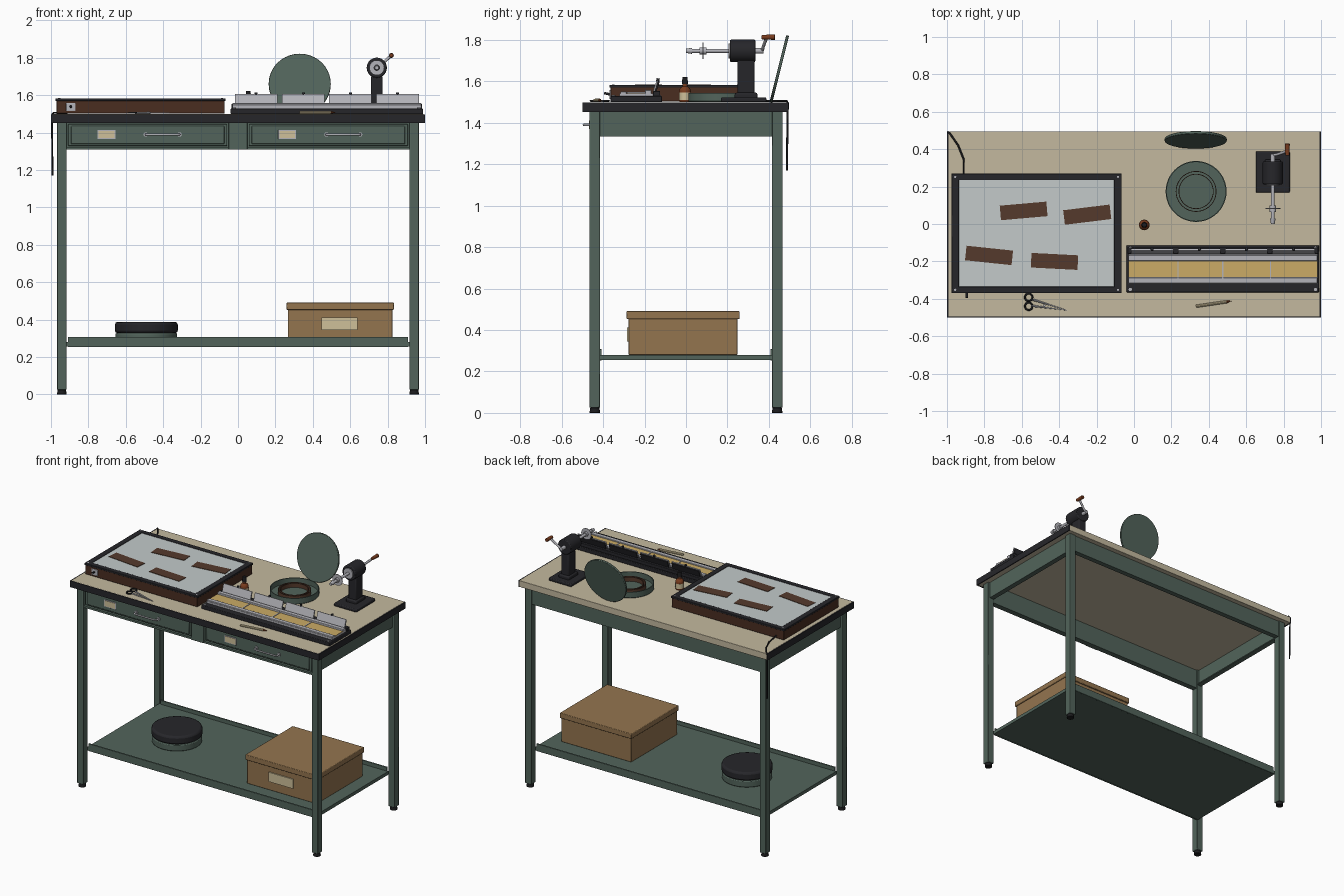
import bpy, bmesh, math
from mathutils import Vector, Matrix

cube = bpy.data.objects.get("Cube")
if cube:
    bpy.data.objects.remove(cube, do_unlink=True)


def material(name, hex_code):
    srgb = [int(hex_code[i:i + 2], 16) / 255 for i in (0, 2, 4)]
    color = [((c + .055) / 1.055) ** 2.4 for c in srgb] + [1]
    mat = bpy.data.materials.new(name)
    mat.use_nodes = True
    mat.diffuse_color = color
    mat.node_tree.nodes["Principled BSDF"].inputs["Base Color"].default_value = color
    return mat


green = material("green_paint", "52645b")
cream = material("cream_laminate", "c4b99f")
black = material("black_metal", "26262a")
rubber = material("black_rubber", "1c1c1e")
steel = material("steel", "b4b4ba")
wood = material("dark_wood", "4a2d20")
glass = material("milk_glass", "c3caca")
film = material("brown_film", "553a2c")
card = material("cardboard", "94754f")
paper = material("paper", "cfc09a")
brass = material("yellow_film", "cbab66")
amber = material("amber", "7a3c1e")


def finish(name, mat, bm, matrix, bevel=0):
    mesh = bpy.data.meshes.new(name)
    bmesh.ops.recalc_face_normals(bm, faces=bm.faces)
    bm.to_mesh(mesh)
    bm.free()
    mesh.materials.append(mat)
    mesh.shade_smooth()
    mesh.set_sharp_from_angle(angle=math.radians(35))
    obj = bpy.data.objects.new(name, mesh)
    bpy.context.collection.objects.link(obj)
    obj.matrix_world = matrix
    if bevel:
        mod = obj.modifiers.new("bevel", "BEVEL")
        mod.width, mod.segments = bevel, 2
    return obj


def box(name, mat, center, size, bevel=0, turn=0, axis="Z"):
    bm = bmesh.new()
    bmesh.ops.create_cube(bm, size=1)
    bmesh.ops.scale(bm, vec=size, verts=bm.verts)
    spin = Matrix.Rotation(math.radians(turn), 4, axis)
    return finish(name, mat, bm, Matrix.Translation(center) @ spin, bevel)


def rod(name, mat, start, end, r, r_end=None, sides=24, bevel=0):
    a, b = Vector(start), Vector(end)
    bm = bmesh.new()
    bmesh.ops.create_cone(bm, cap_ends=True, segments=sides, radius1=r,
                          radius2=r if r_end is None else r_end, depth=(b - a).length)
    turn = (b - a).to_track_quat("Z", "Y").to_matrix().to_4x4()
    return finish(name, mat, bm, Matrix.Translation((a + b) / 2) @ turn, bevel)


def lathe(name, mat, profile, loc, steps=48):
    bm = bmesh.new()
    verts = [bm.verts.new((r, 0, z)) for r, z in profile]
    edges = [bm.edges.new(pair) for pair in zip(verts, verts[1:])]
    bmesh.ops.spin(bm, geom=verts + edges, cent=(0, 0, 0), axis=(0, 0, 1),
                   angle=math.tau, steps=steps)
    bmesh.ops.remove_doubles(bm, verts=bm.verts, dist=.0001)
    return finish(name, mat, bm, Matrix.Translation(loc))


def wire(name, mat, points, r, closed=False):
    curve = bpy.data.curves.new(name, "CURVE")
    curve.dimensions = "3D"
    curve.bevel_depth, curve.bevel_resolution = r, 2
    curve.use_fill_caps = True
    spline = curve.splines.new("POLY")
    spline.points.add(len(points) - 1)
    for point, co in zip(spline.points, points):
        point.co = (*co, 1)
    spline.use_cyclic_u = closed
    curve.materials.append(mat)
    obj = bpy.data.objects.new(name, curve)
    bpy.context.collection.objects.link(obj)


TOP = 1.5

# Table top with dark banding on the front and the sides
box("table_top", cream, (0, 0, 1.476), (1.986, .99, .046), .002)
box("front_banding", black, (0, -.495, 1.475), (2, .01, .046))
for side in (-1, 1):
    box("side_banding", black, (side * .996, 0, 1.475), (.008, .99, .046))

# Legs, feet and side aprons
for x in (-.942, .942):
    for y in (-.44, .44):
        box("leg", green, (x, y, .74), (.05, .052, 1.43), .004)
        rod("foot", rubber, (x, y, 0), (x, y, .026), .026, .022, bevel=.003)
    box("side_apron", green, (x, 0, 1.393), (.02, .83, .12))
    box("side_apron_lip", green, (x * .99, 0, 1.337), (.035, .83, .008))
box("back_apron", green, (0, .45, 1.393), (1.84, .018, .12))
box("back_apron_lip", green, (0, .44, 1.337), (1.84, .035, .008))

# Drawers in the front apron
box("front_panel", green, (0, -.43, 1.383), (1.84, .014, .14))
box("front_rail", green, (0, -.44, 1.317), (1.84, .04, .014))
box("center_stile", green, (0, -.447, 1.382), (.1, .036, .144), .002)
for x in (-.483, .483):
    box("drawer_front", green, (x, -.444, 1.387), (.85, .018, .116), .003)
    box("drawer_panel", green, (x, -.455, 1.387), (.82, .012, .096), .004)
    label = x - .22
    box("label_holder", steel, (label, -.462, 1.39), (.096, .006, .05), .001)
    box("drawer_label", paper, (label, -.464, 1.39), (.084, .006, .04))
    a, b = x - .01, x + .17
    wire("drawer_handle", steel, [(a, -.46, 1.39), (a, -.485, 1.39), (a + .012, -.493, 1.39),
         (b - .012, -.493, 1.39), (b, -.485, 1.39), (b, -.46, 1.39)], .006)
    for end in (a, b):
        rod("handle_flange", steel, (end, -.458, 1.39), (end, -.466, 1.39), .012)

# Lower shelf with turned up lips
box("shelf", green, (0, 0, .268), (1.84, .83, .024))
for y in (-.412, .412):
    box("shelf_lip", green, (0, y, .281), (1.82, .01, .054), .002)

# Storage box on the shelf
box("storage_box", card, (.546, -.014, .37), (.56, .525, .18), .003)
box("storage_box_lid", card, (.546, -.014, .472), (.575, .545, .038), .004)
box("storage_box_label", paper, (.543, -.281, .378), (.194, .008, .068))

# Film cans on the shelf
rod("lower_can", green, (-.49, 0, .28), (-.49, 0, .328), .165, sides=48, bevel=.006)
rod("upper_can", black, (-.49, 0, .328), (-.49, 0, .388), .168, sides=48, bevel=.014)

# Light table with film strips
cx, cy = -.521, -.05
box("light_table_body", wood, (cx, cy, 1.538), (.9, .63, .072), .004)
for s in (-1, 1):
    box("long_frame", black, (cx, cy + s * .302, 1.576), (.91, .036, .014), .003)
    box("short_frame", black, (cx + s * .435, cy, 1.576), (.04, .6, .014), .003)
    for t in (-1, 1):
        screw = Vector((cx + s * .435, cy + t * .302, 1.583))
        rod("frame_screw", steel, screw, screw + Vector((0, 0, .002)), .006, sides=12)
box("glass_pane", glass, (cx, cy, 1.575), (.83, .57, .01))
for x, y, turn in ((-.59, .07, 5), (-.25, .05, 7), (-.775, -.168, -6), (-.425, -.2, -3)):
    box("film_strip", film, (x, y, 1.582), (.25, .078, .003), turn=turn)
box("switch_plate", steel, (-.894, -.367, 1.537), (.05, .006, .044), .002)
rod("switch_toggle", black, (-.894, -.366, 1.537), (-.894, -.395, 1.543), .006, sides=12)
wire("power_cord", rubber, [(-.91, .26, 1.52), (-.91, .345, 1.506), (-.94, .42, 1.505),
     (-.985, .485, 1.506), (-.995, .492, 1.495), (-.994, .49, 1.44), (-.992, .487, 1.17)], .005)

# Splicing bench
sx, sy = .475, -.24
box("bench_base", black, (sx, sy, 1.514), (1.03, .25, .028), .004)
box("bench_bed", steel, (sx, sy + .005, 1.533), (1.01, .17, .016))
box("bench_film", brass, (sx, sy, 1.542), (1.01, .085, .005))
for y, h in ((-.182, .022), (-.302, .014)):
    box("bench_rail", steel, (sx, y, 1.536 + h / 2), (1.01, .03, h), .003)
box("hinge_bar", black, (sx, -.142, 1.54), (1.02, .035, .025), .003)
for i in range(4):
    x = sx + (i - 1.5) * .252
    box("bench_flap", steel, (x, -.147, 1.577), (.228, .008, .058), .001, -18, "X")
    box("flap_backing", black, (x, -.139, 1.575), (.22, .008, .05), .001, -18, "X")
    rod("flap_knob", black, (x, -.137, 1.6), (x, -.134, 1.614), .008, sides=12)
for x in (.235, .475, .73):
    box("film_splice", steel, (x, sy, 1.546), (.007, .14, .004))
for x in (-.02, .97):
    for y in (-.35, -.13):
        rod("bench_bolt", steel, (x, y, 1.527), (x, y, 1.534), .009, sides=12)

# Open film can with a loose coil, and its lid leaning at the back
lathe("open_can", green, [(0, 0), (.16, 0), (.163, .004), (.163, .044),
      (.157, .044), (.157, .006), (0, .006)], (.332, .174, TOP))
for r in (.09, .105):
    lathe("film_coil", film, [(r, 0), (r, .03), (r + .004, .03), (r + .004, 0), (r, 0)],
          (.332, .174, TOP + .006))
rod("leaning_lid", green, (.33, .457, 1.658), (.33, .443, 1.6615), .166, sides=64, bevel=.003)

# Cement bottle
lathe("bottle", amber, [(0, 0), (.026, 0), (.028, .003), (.028, .055), (.024, .066),
      (.012, .076), (.012, .09), (0, .09)], (.055, -.005, TOP), 24)
rod("bottle_label", paper, (.055, -.005, 1.51), (.055, -.005, 1.545), .0287)
rod("bottle_cap", rubber, (.055, -.005, 1.586), (.055, -.005, 1.622), .015, .012)

# Hand cranked rewinder
rx, rz = .742, 1.747
box("rewinder_base", black, (rx, .278, 1.511), (.182, .22, .022), .006)
box("rewinder_post", black, (rx, .29, 1.61), (.062, .082, .19), .008)
box("post_foot", black, (rx, .29, 1.53), (.085, .11, .03), .008)
rod("rewinder_head", black, (rx, .212, rz), (rx, .335, rz), .054, sides=32, bevel=.006)
rod("head_plate", steel, (rx, .205, rz), (rx, .214, rz), .036)
rod("spindle", steel, (rx, .01, rz), (rx, .21, rz), .01)
rod("spindle_tip", steel, (rx, .03, rz), (rx, 0, rz), .015, .01)
rod("spindle_collar", steel, (rx, .065, rz), (rx, .1, rz), .017)
rod("spindle_disc", steel, (rx, .08, rz), (rx, .085, rz), .04, sides=32)
rod("crank_shaft", steel, (rx, .33, rz), (rx, .375, rz), .013)
wire("crank_arm", steel, [(rx, .368, rz), (rx + .025, .372, rz + .018),
     (rx + .078, .39, rz + .066)], .008)
rod("crank_handle", amber, (rx + .078, .365, rz + .066), (rx + .078, .43, rz + .066),
    .011, .013, bevel=.003)

# Scissors
for y, px, py in ((-.392, -.56, -.405), (-.44, -.57, -.437)):
    ring = [(-.563 + .02 * math.cos(t), y + .02 * math.sin(t), 1.506)
            for t in (math.tau * i / 20 for i in range(20))]
    wire("scissor_grip", rubber, ring, .005, True)
    rod("scissor_blade", steel, (px + .02, py, 1.505), (-.355, -.462, 1.505), .006, .001, 8)
rod("scissor_pivot", steel, (-.48, -.436, 1.501), (-.48, -.436, 1.513), .006, sides=12)

# Grease pencil
tail, neck, tip = [Vector(p) for p in ((.33, -.44, 1.508), (.495, -.416, 1.508), (.52, -.412, 1.508))]
rod("pencil_body", paper, tail, neck, .008, sides=8)
rod("pencil_tip", amber, neck, tip, .008, .001, 8)
